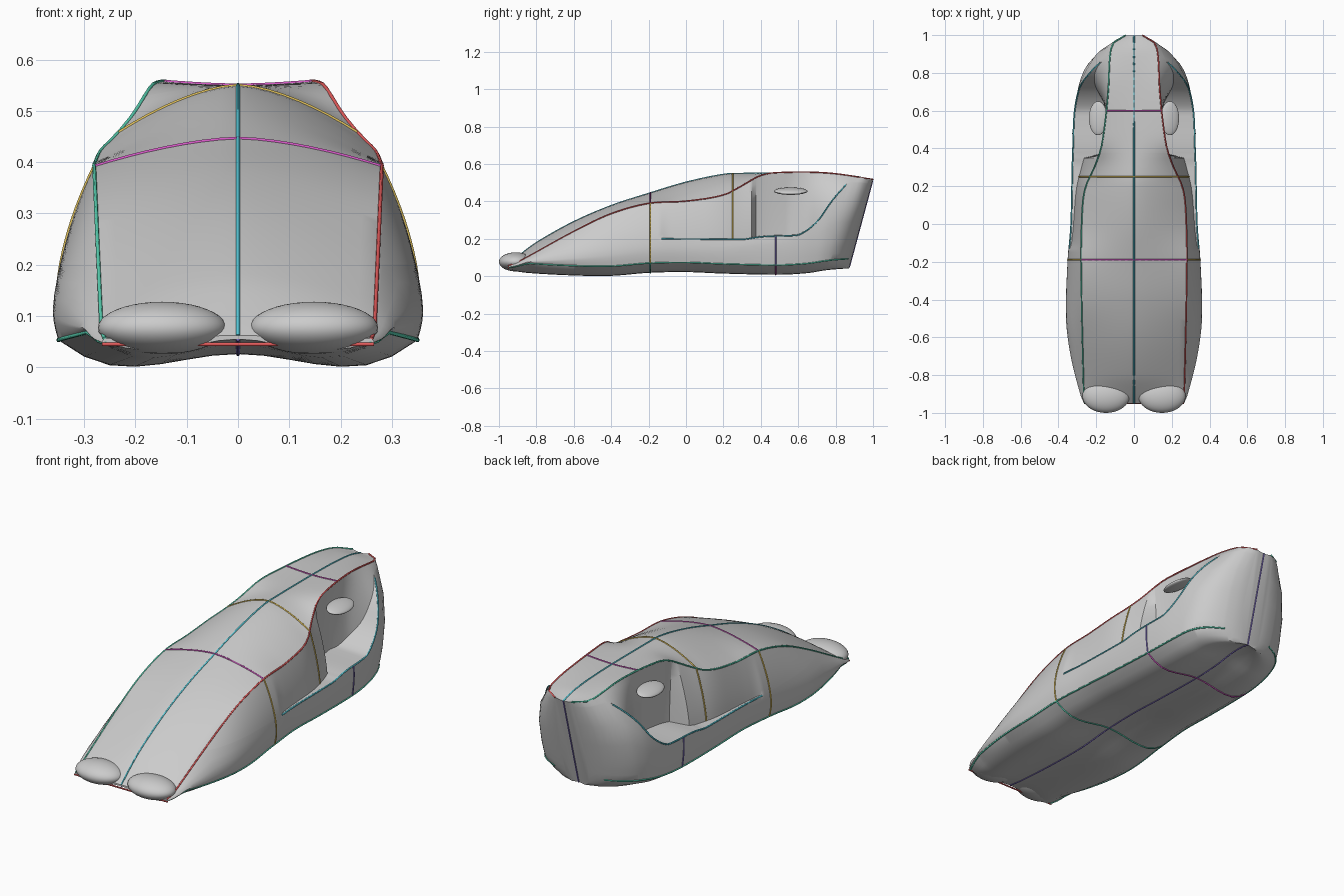
import bpy, bmesh, math

if "Cube" in bpy.data.objects:
    bpy.data.objects.remove(bpy.data.objects["Cube"])

# Profiles along the length: (y, value)
HALF_WIDTH = [(-.95, .265), (-.9, .285), (-.7, .335), (-.5, .36), (-.2, .352), (0, .337), (.3, .33),
              (.55, .32), (.7, .302), (.8, .285), (.88, .258), (.94, .212), (.98, .145), (1, .07)]
TOP = [(-.95, .062), (-.9, .105), (-.8, .18), (-.6, .292), (-.4, .378), (-.2, .443), (0, .503),
       (.2, .545), (.3, .55), (.7, .548), (.9, .535), (1, .512)]
BOTTOM = [(-.95, .033), (-.85, .018), (-.6, .004), (-.4, .002), (-.2, .018), (0, .022), (.2, .014),
          (.5, .008), (.65, .016), (.8, .03), (1, .042)]
RIDGE_X = [(-.95, .262), (-.9, .266), (-.2, .28), (.1, .272), (.2, .255), (.3, .21), (.4, .175),
           (.55, .152), (.7, .137), (.94, .12), (.98, .085), (1, .045)]
RIDGE_Z = [(-.95, .056), (-.9, .075), (-.6, .24), (-.4, .335), (-.2, .39), (0, .402), (.2, .435),
           (.3, .485), (.4, .54), (.5, .555), (.75, .553), (1, .518)]
SILL_Z = [(-.13, .2), (.5, .2), (.6, .22), (.72, .3), (.8, .41), (.87, .5)]
RECESS = [(-.14, 0), (-.1, .15), (.35, .45), (.375, 1.1), (.55, 1.1), (.66, .85), (.78, .4), (.87, 0)]
EDGE, SILL, RIDGE, CENTRE = 7, 13, 23, 31   # section indices of the feature lines


def interp(table, y, smooth=True):
    if y <= table[0][0]:
        return table[0][1]
    if y >= table[-1][0]:
        return table[-1][1]
    i = max(k for k in range(len(table) - 1) if table[k][0] <= y)
    slope = lambda a, b: (table[b][1] - table[a][1]) / (table[b][0] - table[a][0])
    h = table[i + 1][0] - table[i][0]
    t = (y - table[i][0]) / h
    a, b = table[i][1], table[i + 1][1]
    if not smooth:
        return a + (b - a) * t
    m0 = slope(max(i - 1, 0), i + 1) * h
    m1 = slope(i, min(i + 2, len(table) - 1)) * h
    return (a * (2*t**3 - 3*t*t + 1) + m0 * (t**3 - 2*t*t + t)
            + b * (3*t*t - 2*t**3) + m1 * (t**3 - t*t))


def ramp(a, b, y):
    s = max(0, min(1, (y - a) / (b - a)))
    return s * s * (3 - 2 * s)


def section(y):
    """Right half of the body cross-section, bottom centre to top centre."""
    w, zt, zb = (interp(t, y) for t in (HALF_WIDTH, TOP, BOTTOM))
    xr, zr = min(interp(RIDGE_X, y), w * .98), interp(RIDGE_Z, y)
    r = interp(RECESS, y, False)
    ze = min(zb + .052, zb + (zr - zb) * .6)
    zm = ze + .22 * (zr - ze)
    pts = []
    # underside with a shallow central channel
    for i in range(EDGE + 1):
        u = i / EDGE
        z = zb + .025 * min(1, w / .3) * (math.cos(min(u / .62, 1) * math.pi) * .5 + .5)
        if u > .62:
            z = zb + (ze - zb) * ((u - .62) / .38) ** 2
        pts.append((u * w * .97, z))
    # rocker up to widest line
    for u in (.35, .7, 1):
        pts.append((w * (.97 + .03 * math.sin(u * math.pi / 2)), ze + (zm - ze) * u))
    # flank with sill ledge and side recess, fuller at the rear wing
    ts = min(.92, max(.12, (interp(SILL_Z, y) - zm) / max(zr - zm, .001)))
    power = 1.7 + 1.2 * ramp(.4, .75, y)
    flank = lambda t: w - (w - xr) * t ** power
    for u in (.33, .67, 1):
        pts.append((flank(ts * u), zm + (zr - zm) * ts * u))
    for i in range(10):
        t = ts + .012 + (1 - ts - .012) * i / 9
        pts.append((xr + (flank(t) - xr) * (1 - r), zm + (zr - zm) * t))
    # roof
    for i in range(1, 9):
        u = 1 - i / 8
        pts.append((xr * u, zr + (zt - zr) * (1 - u ** 1.6)))
    # tail leans backwards towards the top
    s = ramp(.6, 1, y)
    return [(x, y - .14 * s * (1 - z / .52), z) for x, z in pts]


# Body shell
stations = sorted([-.95 + i * 1.95 / 100 for i in range(101)] + [-.14, -.12, .35, .375, .975, .99])
bm = bmesh.new()
rings = []
for y in stations:
    half = section(y)
    loop = half + [(-x, yy, z) for x, yy, z in reversed(half[1:-1])]
    rings.append([bm.verts.new(p) for p in loop])
n = len(rings[0])
for a, b in zip(rings, rings[1:]):
    for i in range(n):
        bm.faces.new((a[i], a[(i + 1) % n], b[(i + 1) % n], b[i]))
bm.faces.new(rings[0])
bm.faces.new(rings[-1])
bmesh.ops.recalc_face_normals(bm, faces=bm.faces)
mesh = bpy.data.meshes.new("body_shell")
bm.to_mesh(mesh)
bm.free()
body = bpy.data.objects.new("body_shell", mesh)
bpy.context.collection.objects.link(body)


def smooth(obj, angle=35):
    bpy.ops.object.select_all(action='DESELECT')
    obj.select_set(True)
    bpy.context.view_layer.objects.active = obj
    bpy.ops.object.shade_smooth_by_angle(angle=math.radians(angle))


smooth(body)


def ellipsoid(name, loc, radii, rot=(0, 0, 0)):
    bpy.ops.mesh.primitive_uv_sphere_add(segments=40, ring_count=20, location=loc, rotation=rot)
    obj = bpy.context.object
    obj.name = name
    obj.scale = radii
    smooth(obj, 60)


# Nose bulges and intake lips
for side, s in (("right", 1), ("left", -1)):
    ellipsoid("nose_bulge_" + side, (s * .148, -.91, .077), (.125, .09, .051))
    ellipsoid("intake_lip_" + side, (s * .19, .56, .455), (.05, .09, .016), (0, s * .25, 0))

# Coloured panel lines
COLOURS = {"red": (.75, .1, .1, 1), "teal": (.1, .65, .45, 1), "cyan": (.1, .6, .7, 1),
           "magenta": (.65, .1, .55, 1), "ochre": (.7, .5, .1, 1), "violet": (.2, .15, .5, 1)}
MATS = {}
for key, col in COLOURS.items():
    MATS[key] = bpy.data.materials.new("line_" + key)
    MATS[key].diffuse_color = col


def line(name, pts, colour):
    cu = bpy.data.curves.new(name, 'CURVE')
    cu.dimensions = '3D'
    cu.bevel_depth = .004
    cu.bevel_resolution = 1
    cu.use_fill_caps = True
    sp = cu.splines.new('POLY')
    sp.points.add(len(pts) - 1)
    for p, co in zip(sp.points, pts):
        p.co = (*co, 1)
    cu.materials.append(MATS[colour])
    bpy.context.collection.objects.link(bpy.data.objects.new(name, cu))


def along(index, s=1, y0=-.95, y1=1):
    ys = [y0 + (y1 - y0) * i / 50 for i in range(51)]
    return [(s * p[0], p[1], p[2]) for p in (section(y)[index] for y in ys)]


def across(y, i0, i1, s):
    return [(s * x, yy, z) for x, yy, z in section(y)[i0:i1 + 1]]


def full_across(y, i0, i1):
    """Line spanning both sides, meeting at the centre plane."""
    right = across(y, i0, i1, 1)
    left = across(y, i0, i1, -1)
    return right + left[-2::-1] if i0 else right[::-1] + left[1:]


for side, s, colour in (("right", 1, "red"), ("left", -1, "teal")):
    line("shoulder_line_" + side, along(RIDGE, s), colour)
    line("lower_edge_line_" + side, along(EDGE, s, -.95, .98), "teal")
    line("sill_line_" + side, along(SILL, s, -.13, .86), "cyan")
    line("door_front_line_" + side, across(-.19, EDGE, RIDGE, s), "ochre")
    line("door_rear_line_" + side, across(.25, SILL + 1, RIDGE, s), "ochre")
    line("rear_sill_seam_" + side, across(.48, EDGE, SILL, s), "violet")
line("screen_line", full_across(-.19, RIDGE, CENTRE), "magenta")
line("roof_line", full_across(.25, RIDGE, CENTRE), "ochre")
line("rear_roof_line", full_across(.6, RIDGE, CENTRE), "magenta")
line("floor_line", full_across(-.19, 0, EDGE), "teal")
line("rear_floor_line", full_across(.48, 0, EDGE), "magenta")
line("roof_centre_line", along(CENTRE), "cyan")
line("floor_centre_line", along(0), "violet")
line("nose_edge_line", [(-.265, -.95, .045), (.265, -.95, .045)], "red")
line("tail_centre_line", [section(1)[0], section(1)[CENTRE]], "violet")

for m in bpy.data.materials:
    if m.users and not m.is_grease_pencil:
        m.use_nodes = True
        m.node_tree.nodes["Principled BSDF"].inputs["Base Color"].default_value = m.diffuse_color
